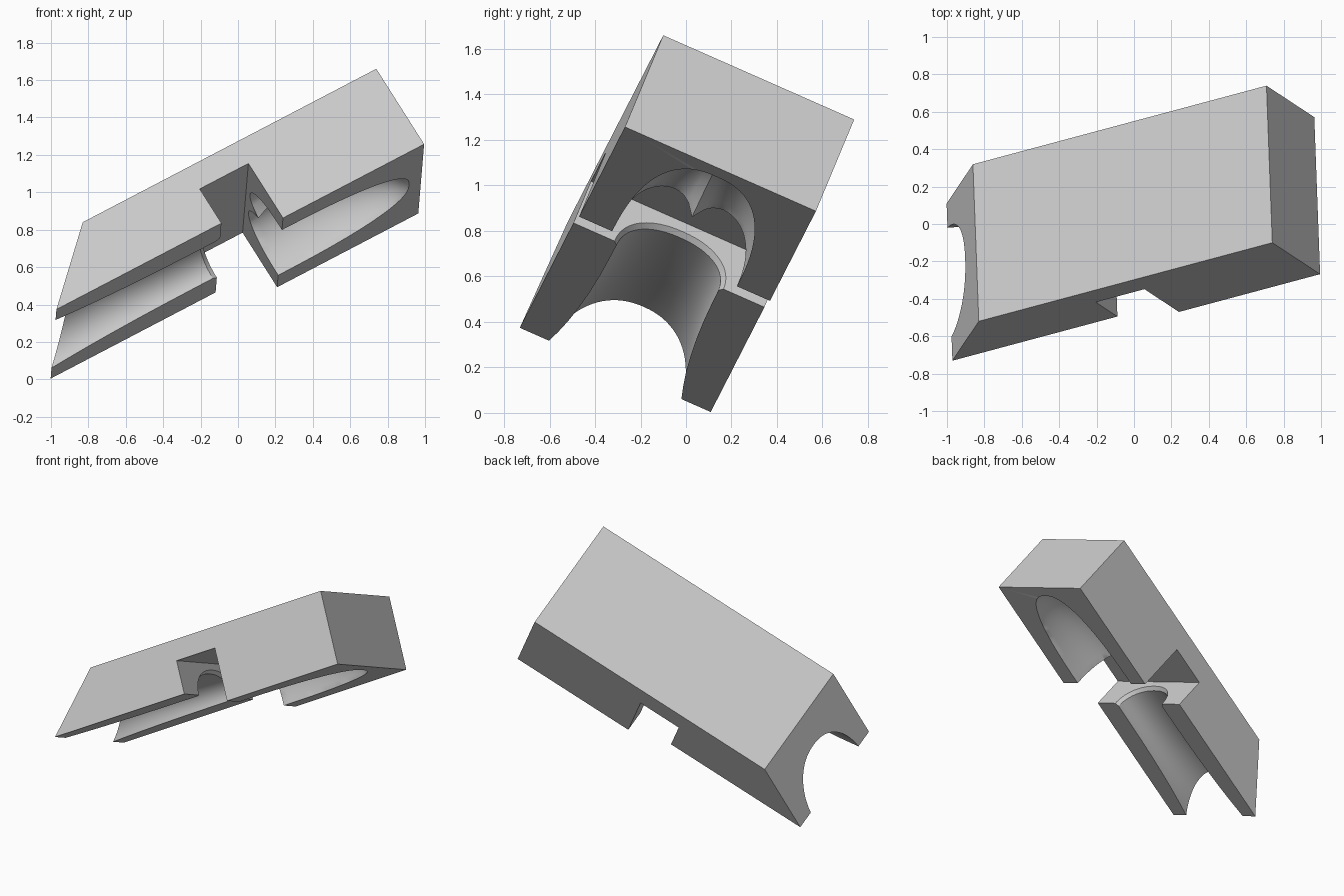
import bpy, bmesh, math
from mathutils import Vector, Matrix

cube = bpy.data.objects.get("Cube")
if cube:
    bpy.data.objects.remove(cube, do_unlink=True)

# Single grey material
grey = bpy.data.materials.new("light_grey")
grey.use_nodes = True
grey.diffuse_color = (0.6, 0.6, 0.6, 1)
grey.node_tree.nodes["Principled BSDF"].inputs["Base Color"].default_value = (0.6, 0.6, 0.6, 1)

# Tilted frame of the block: along, across and up
along = Vector((0.863, 0.231, 0.451)).normalized()
across = Vector((-0.033, 0.915, -0.403))
across = (across - along * across.dot(along)).normalized()
up = along.cross(across)
frame = Matrix((along, across, up)).transposed().to_4x4()
frame.translation = Vector((-0.83, -0.52, 0.84))

WIDTH = 0.918
SIDES = 40


def make(name, bm):
    bmesh.ops.recalc_face_normals(bm, faces=bm.faces)
    mesh = bpy.data.meshes.new(name)
    bm.to_mesh(mesh)
    bm.free()
    mesh.transform(frame)
    mesh.materials.append(grey)
    obj = bpy.data.objects.new(name, mesh)
    bpy.context.collection.objects.link(obj)
    return obj


def loft(name, rings):
    bm = bmesh.new()
    loops = [[bm.verts.new(p) for p in ring] for ring in rings]
    for one, two in zip(loops, loops[1:]):
        for i in range(len(one)):
            j = (i + 1) % len(one)
            bm.faces.new((one[i], one[j], two[j], two[i]))
    bm.faces.new(loops[0])
    bm.faces.new(loops[-1])
    return make(name, bm)


def arch(a, half, depth, base, power, ridge=0.0):
    """Arch section standing on a floor plane, with an optional central ridge."""
    ring = []
    for i in range(SIDES + 1):
        t = math.pi * i / SIDES
        c, s = math.cos(t), math.sin(t)
        x = math.copysign(abs(c) ** (2 / power), c)
        z = depth * max(s, 0) ** (2 / power)
        z = max(z - ridge * math.exp(-abs(x) / 0.2), 0)
        ring.append((a, WIDTH / 2 + half * x, base + z))
    ring.append((a, WIDTH / 2 - half, base - 0.08))
    ring.append((a, WIDTH / 2 + half, base - 0.08))
    return ring


# Block: side profile with slanted end and cross slot, swept across the width
profile = [(0, 0), (1.82, 0), (1.82, -0.506), (0.945, -0.506),
           (0.945, -0.14), (0.643, -0.14), (0.643, -0.37), (-0.38, -0.37)]
block = loft("mold_block", [[(a, w, z) for a, z in profile] for w in (0, WIDTH)])

# Open channel, flared at the slanted end and lipped at the slot
stations = [(-0.55, 0.355, 0.235), (-0.38, 0.318, 0.23), (-0.27, 0.299, 0.225),
            (-0.15, 0.282, 0.22), (0, 0.267, 0.21), (0.15, 0.256, 0.195),
            (0.32, 0.249, 0.18), (0.5, 0.246, 0.17), (0.618, 0.245, 0.165),
            (0.643, 0.262, 0.184), (0.75, 0.262, 0.184)]
channel = loft("channel_cutter", [arch(a, h, d, -0.37, 2.2) for a, h, d in stations])

# Closed cavity with a rounded end and a ridge near the slot
rings = [arch(0.85, 0.3, 0.36, -0.506, 2.5, 0.13)]
STEPS = 28
for i in range(STEPS):
    t = math.sin(math.pi / 2 * i / STEPS)
    half = 0.3 * (1 - t ** 2.5) ** 0.4
    depth = 0.36 * math.sqrt(1 - t * t)
    ridge = 0.13 * max(0, 1 - t / 0.55) ** 1.5
    rings.append(arch(0.945 + 0.8 * t, half, depth, -0.506, 2.5, ridge))
cavity = loft("cavity_cutter", rings)

# Cut both hollows
bpy.ops.object.select_all(action='DESELECT')
bpy.context.view_layer.objects.active = block
block.select_set(True)
for cutter in (channel, cavity):
    cutter.hide_render = True
    mod = block.modifiers.new("hollow", 'BOOLEAN')
    mod.operation = 'DIFFERENCE'
    mod.solver = 'EXACT'
    mod.object = cutter
    bpy.ops.object.modifier_apply(modifier=mod.name)
    bpy.data.objects.remove(cutter, do_unlink=True)
bpy.ops.object.shade_smooth_by_angle(angle=math.radians(30))
